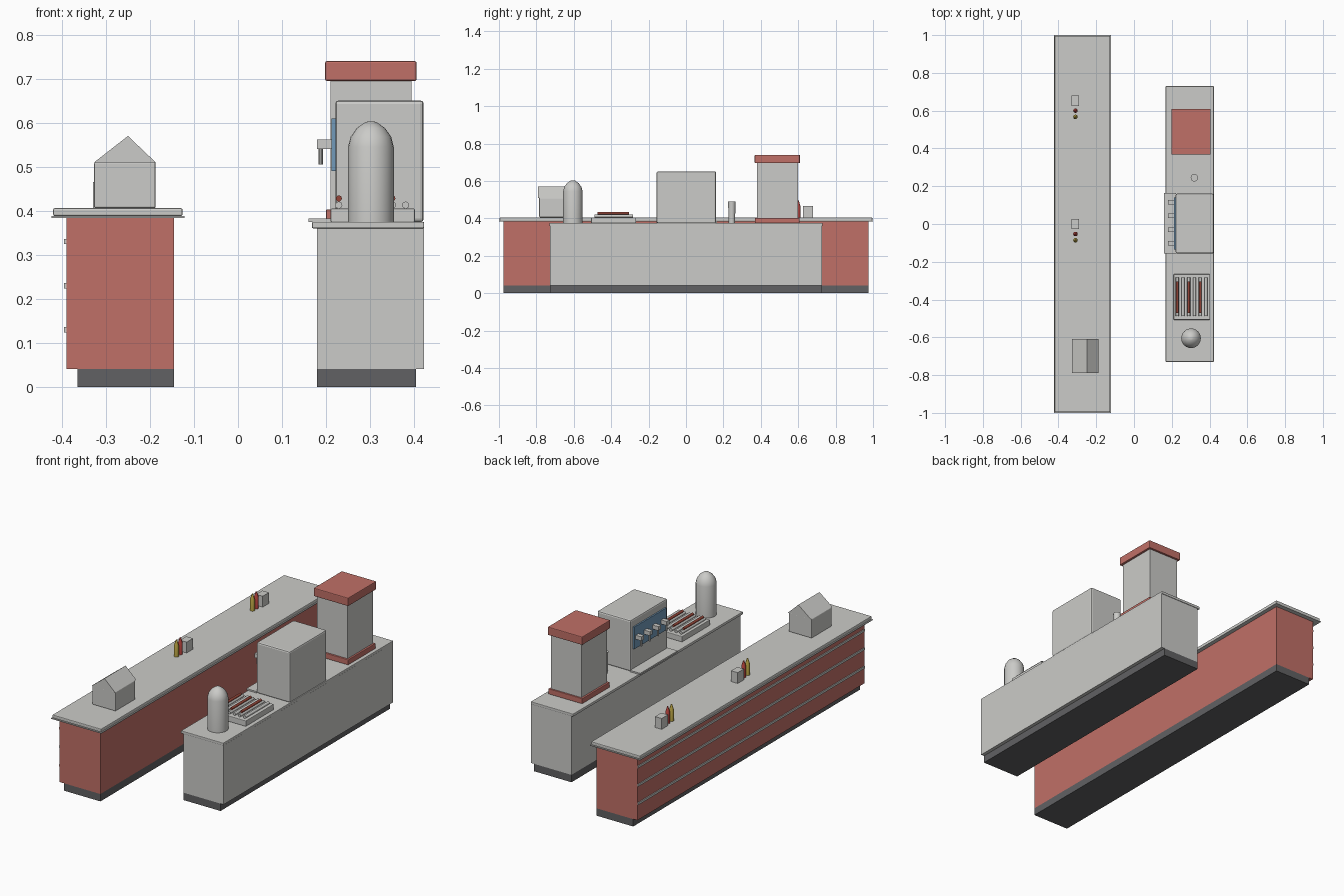
import bpy, bmesh, math
from mathutils import Vector

old = bpy.data.objects.get("Cube")
if old:
    bpy.data.objects.remove(old, do_unlink=True)


def material(name, rgb):
    m = bpy.data.materials.new(name)
    m.use_nodes = True
    m.diffuse_color = (*rgb, 1)
    m.node_tree.nodes["Principled BSDF"].inputs["Base Color"].default_value = (*rgb, 1)
    return m


GREY = material("light grey", (0.60, 0.60, 0.58))
RED = material("brick red", (0.53, 0.16, 0.135))
DARK = material("charcoal", (0.12, 0.12, 0.125))
BLUE = material("panel blue", (0.17, 0.33, 0.50))
SAUSAGE = material("sausage brown", (0.30, 0.06, 0.04))
KETCHUP = material("sauce red", (0.50, 0.06, 0.05))
MUSTARD = material("mustard yellow", (0.50, 0.38, 0.06))


def finish(name, bm, mat, smooth=False):
    bmesh.ops.recalc_face_normals(bm, faces=bm.faces)
    mesh = bpy.data.meshes.new(name)
    bm.to_mesh(mesh)
    bm.free()
    mesh.materials.append(mat)
    ob = bpy.data.objects.new(name, mesh)
    bpy.context.collection.objects.link(ob)
    if smooth:
        bpy.ops.object.select_all(action="DESELECT")
        ob.select_set(True)
        bpy.context.view_layer.objects.active = ob
        bpy.ops.object.shade_smooth_by_angle(angle=math.radians(35))
    return ob


def box(name, x, y, z, mat, bevel=0):
    """Box from three (low, high) ranges."""
    bm = bmesh.new()
    bmesh.ops.create_cube(bm, size=1)
    for v in bm.verts:
        v.co = Vector([(a + b) / 2 + c * (b - a) for (a, b), c in zip((x, y, z), v.co)])
    ob = finish(name, bm, mat)
    if bevel:
        mod = ob.modifiers.new("Bevel", "BEVEL")
        mod.width, mod.segments = bevel, 2
    return ob


def lathe(name, x, y, profile, mat, sides=16):
    """Turned solid about a vertical axis, from (radius, height) points."""
    bm = bmesh.new()
    rings = [[bm.verts.new((x + r * math.cos(math.tau * i / sides),
                            y + r * math.sin(math.tau * i / sides), z))
              for i in range(sides)] for r, z in profile]
    for low, high in zip(rings, rings[1:]):
        for i in range(sides):
            j = (i + 1) % sides
            bm.faces.new((low[i], low[j], high[j], high[i]))
    bm.faces.new(rings[0])
    bm.faces.new(rings[-1])
    return finish(name, bm, mat, True)


def rod(name, x, z, y, radius, mat):
    """Cylinder lying along y."""
    bm = bmesh.new()
    bmesh.ops.create_cone(bm, cap_ends=True, segments=12, radius1=radius,
                          radius2=radius, depth=y[1] - y[0])
    for v in bm.verts:
        v.co = (x + v.co.x, (y[0] + y[1]) / 2 + v.co.z, z + v.co.y)
    return finish(name, bm, mat, True)


# Serving counter
LONG = (-0.975, 0.975)
box("serving_counter_plinth", (-0.365, -0.145), LONG, (0, 0.04), DARK)
box("serving_counter_body", (-0.39, -0.145), LONG, (0.04, 0.386), RED)
box("serving_counter_lip", (-0.424, -0.122), (-1, 1), (0.384, 0.388), GREY)
box("serving_counter_top", (-0.42, -0.126), (-0.996, 0.996), (0.388, 0.406), GREY, 0.004)
for i in range(3):
    z = 0.13 + 0.1 * i
    box(f"counter_trim_{i + 1}", (-0.395, -0.388), LONG, (z - 0.006, z + 0.006), GREY)

# Rear work counter
SHORT = (-0.727, 0.727)
box("work_counter_plinth", (0.18, 0.404), SHORT, (0, 0.04), DARK)
box("work_counter_body", (0.18, 0.423), SHORT, (0.04, 0.362), GREY)
box("work_counter_top", (0.168, 0.423), (-0.73, 0.73), (0.36, 0.375), GREY, 0.003)

# Till with gabled top
box("till_body", (-0.327, -0.187), (-0.785, -0.613), (0.406, 0.511), GREY, 0.004)
bm = bmesh.new()
ends = [[bm.verts.new((x, y, z)) for x, z in ((-0.327, 0.51), (-0.187, 0.51), (-0.25, 0.57))]
        for y in (-0.79, -0.608)]
for i in range(3):
    j = (i + 1) % 3
    bm.faces.new((ends[0][i], ends[0][j], ends[1][j], ends[1][i]))
for end in ends:
    bm.faces.new(end)
finish("till_gable", bm, GREY)

# Napkin boxes with sauce bottles
for n, y in enumerate((0, 0.653), 1):
    box(f"napkin_box_{n}", (-0.33, -0.29), (y - 0.027, y + 0.027), (0.406, 0.465), GREY)
    for label, offset, mat in (("ketchup", 0.053, KETCHUP), ("mustard", 0.086, MUSTARD)):
        lathe(f"{label}_bottle_{n}", -0.31, y - offset,
              [(0.012, 0.406), (0.012, 0.465), (0.003, 0.495)], mat, 12)

# Domed urn
lathe("urn", 0.302, -0.605, [(0.052, 0.374), (0.052, 0.545), (0.046, 0.568),
                             (0.032, 0.588), (0.012, 0.602), (0.004, 0.603)], GREY, 24)

# Roller grill with sausages on alternate rollers
box("grill_base", (0.21, 0.402), (-0.507, -0.266), (0.374, 0.405), GREY, 0.003)
for i in range(6):
    x = 0.229 + 0.0304 * i
    rod(f"grill_roller_{i + 1}", x, 0.413, (-0.488, -0.284), 0.008, GREY)
    if i % 2 == 0:
        rod(f"sausage_{i // 2 + 1}", x, 0.428, (-0.472, -0.305), 0.007, SAUSAGE)

# Drinks machine with panel, dispensers and drip tray
box("drinks_machine", (0.221, 0.422), (-0.157, 0.161), (0.374, 0.651), GREY, 0.008)
box("drinks_panel", (0.213, 0.222), (-0.135, 0.139), (0.49, 0.61), BLUE)
box("drip_tray", (0.16, 0.222), (-0.157, 0.165), (0.374, 0.383), GREY)
for i in range(4):
    y = -0.102 + 0.0727 * i
    box(f"dispenser_{i + 1}", (0.179, 0.214), (y - 0.012, y + 0.012), (0.54, 0.562), GREY)
    lathe(f"nozzle_{i + 1}", 0.188, y, [(0.005, 0.505), (0.005, 0.541)], GREY, 10)

# Cup stack
lathe("cup_stack", 0.32, 0.245, [(0.017, 0.374), (0.02, 0.49)], GREY, 16)

# Warming tower
box("tower_base", (0.2, 0.404), (0.369, 0.607), (0.374, 0.403), RED, 0.003)
box("tower_body", (0.21, 0.394), (0.379, 0.598), (0.4, 0.7), GREY)
box("tower_cap", (0.198, 0.406), (0.367, 0.609), (0.695, 0.74), RED, 0.004)
